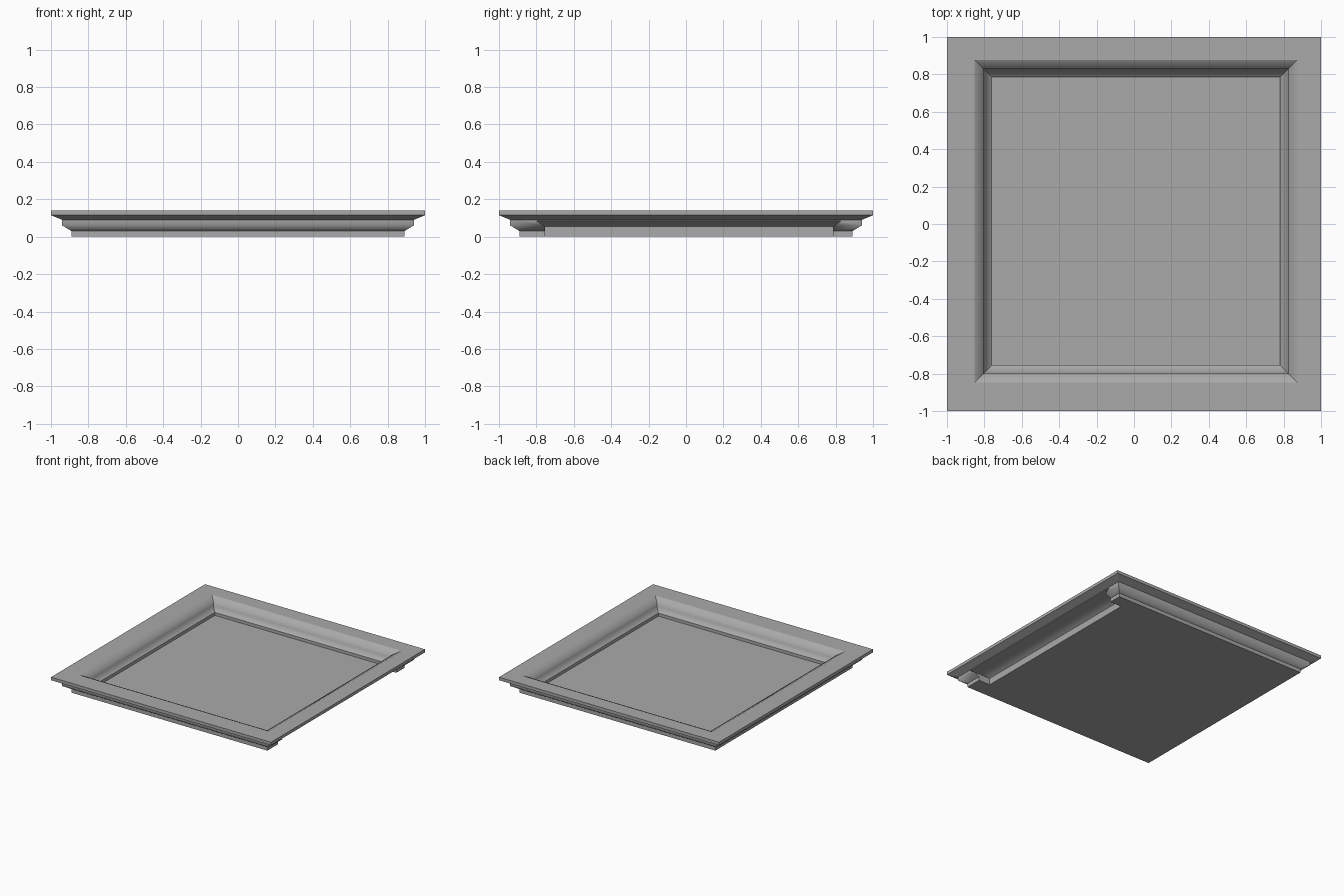
import bpy
import bmesh
import math

cube = bpy.data.objects.get("Cube")
if cube:
    bpy.data.objects.remove(cube, do_unlink=True)

# Single stone grey
grey = bpy.data.materials.new("stone_grey")
grey.use_nodes = True
colour = (0.4, 0.4, 0.4, 1)
grey.diffuse_color = colour
grey.node_tree.nodes["Principled BSDF"].inputs["Base Color"].default_value = colour


def loft(name, rings):
    """Skin a stack of rectangles (x0, x1, y0, y1, z) and cap both ends."""
    bm = bmesh.new()
    loops = [[bm.verts.new(p) for p in ((x0, y0, z), (x1, y0, z), (x1, y1, z), (x0, y1, z))]
             for x0, x1, y0, y1, z in rings]
    for low, high in zip(loops, loops[1:]):
        for i in range(4):
            j = (i + 1) % 4
            bm.faces.new((low[i], low[j], high[j], high[i]))
    bm.faces.new(loops[0])
    bm.faces.new(loops[-1])
    bmesh.ops.recalc_face_normals(bm, faces=bm.faces)
    mesh = bpy.data.meshes.new(name)
    bm.to_mesh(mesh)
    bm.free()
    mesh.materials.append(grey)
    obj = bpy.data.objects.new(name, mesh)
    bpy.context.collection.objects.link(obj)
    return obj


def square(half, z, dx=0, dy=0):
    return (dx - half, dx + half, dy - half, dy + half, z)


# Moulded tray: outside profile going up, then the sunken inside going down
outer = [(0.89, 0), (0.89, 0.03), (0.94, 0.06), (0.94, 0.09), (1, 0.115), (1, 0.14)]
inner = [(0.863, 0.14), (0.815, 0.115), (0.815, 0.085), (0.77, 0.055), (0.77, 0.03)]
off_x, off_y = 0.01, 0.015
tray = loft("moulded_tray", [square(h, z) for h, z in outer]
            + [square(h, z, off_x, off_y) for h, z in inner])

# Recess under the rim on the left side, leaving a thin inner wall
wall = 0.005
recess = [(0.77, -0.05), (0.77, 0.055), (0.815, 0.085)]
cutter = loft("recess_cutter", [(off_x + h + wall, 1.1, off_y - h, off_y + h, z)
                                for h, z in recess])
cutter.hide_render = True
cut = tray.modifiers.new("recess", 'BOOLEAN')
cut.operation = 'DIFFERENCE'
cut.solver = 'EXACT'
cut.object = cutter
bpy.context.view_layer.objects.active = tray
tray.select_set(True)
bpy.ops.object.modifier_apply(modifier=cut.name)
bpy.data.objects.remove(cutter, do_unlink=True)

# Soften only the horizontal bends of the moulding; mitres and rims stay sharp
bm = bmesh.new()
bm.from_mesh(tray.data)
for face in bm.faces:
    face.smooth = True
for edge in bm.edges:
    a, b = (v.co for v in edge.verts)
    level = abs(a.z - b.z) < 0.001 and 0.058 < a.z < 0.12
    inside = max(abs(a.x), abs(a.y)) < 0.98
    bend = edge.calc_face_angle(math.pi)
    edge.smooth = bend < 0.01 or (level and inside and bend < math.radians(66))
bm.to_mesh(tray.data)
bm.free()
